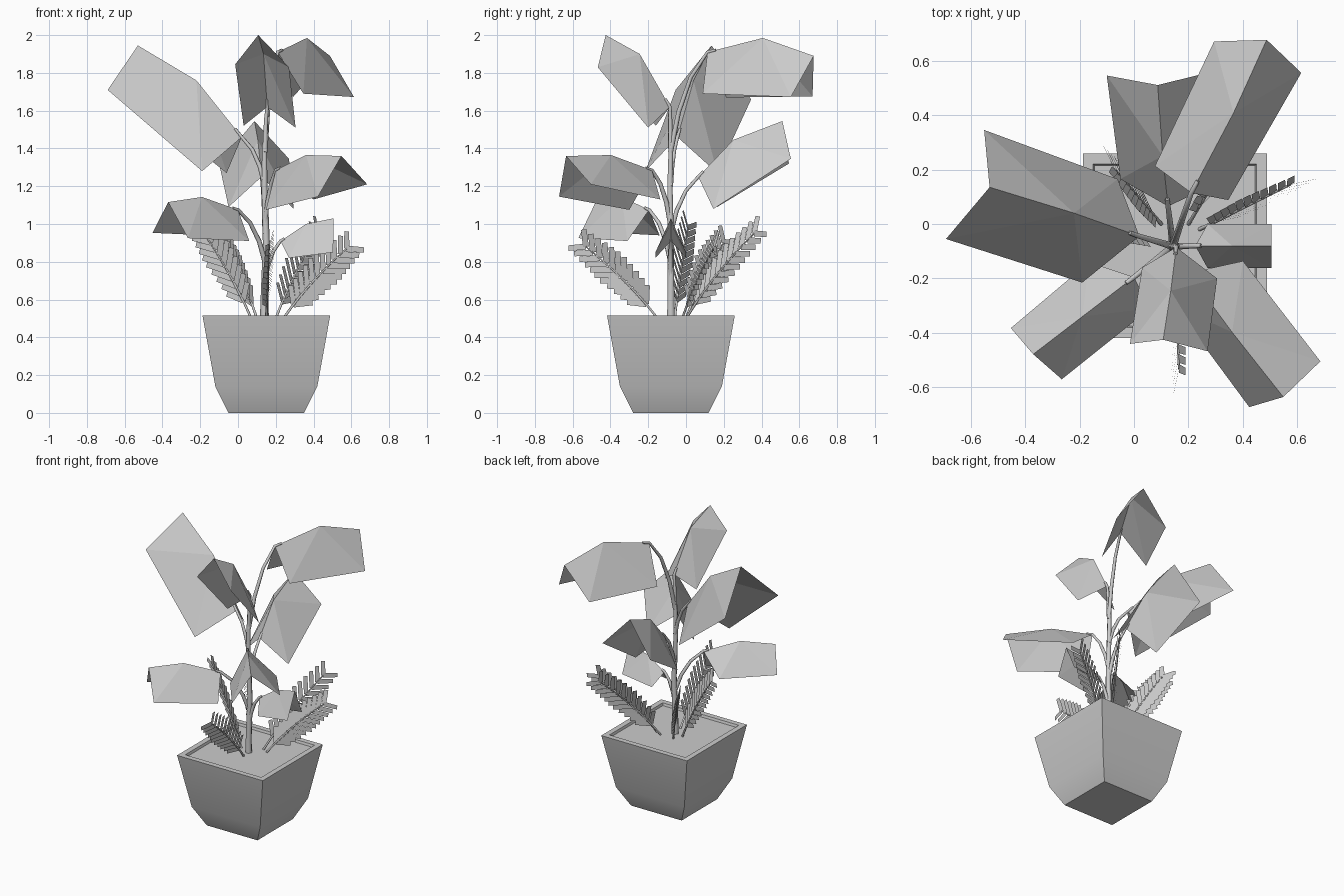
import bpy, bmesh
from mathutils import Vector as V

if "Cube" in bpy.data.objects:
    bpy.data.objects.remove(bpy.data.objects["Cube"])

CX, CY = 0.15, -0.08


def mesh_object(name, verts, faces):
    me = bpy.data.meshes.new(name)
    me.from_pydata([tuple(v) for v in verts], [], faces)
    ob = bpy.data.objects.new(name, me)
    bpy.context.collection.objects.link(ob)
    return ob


def tube(name, paths, radius):
    # every path is a list of points; radius tapers slightly to the end
    cu = bpy.data.curves.new(name, 'CURVE')
    cu.dimensions = '3D'
    cu.bevel_depth = radius
    cu.bevel_resolution = 1
    cu.use_fill_caps = True
    for pts in paths:
        sp = cu.splines.new('POLY')
        sp.points.add(len(pts) - 1)
        for i, p in enumerate(pts):
            sp.points[i].co = (*p, 1)
            sp.points[i].radius = 1 - 0.45 * i / (len(pts) - 1)
    ob = bpy.data.objects.new(name, cu)
    bpy.context.collection.objects.link(ob)
    return ob


# square pot with chamfered foot, rim and soil
profile = [(0.2, 0), (0.27, 0.14), (0.338, 0.515), (0.30, 0.515), (0.295, 0.498)]
verts = [(CX + sx * h, CY + sy * h, z) for h, z in profile
         for sx, sy in ((-1, -1), (1, -1), (1, 1), (-1, 1))]
faces = [(3, 2, 1, 0)]
for r in range(len(profile) - 1):
    for k in range(4):
        a, b = r * 4 + k, r * 4 + (k + 1) % 4
        faces.append((a, b, b + 4, a + 4))
pot = mesh_object("pot", verts, faces)
n = 4 * (len(profile) - 1)
soil = mesh_object("soil", verts[n:], [(0, 1, 2, 3)])
bpy.context.view_layer.objects.active = pot
pot.select_set(True)
bpy.ops.object.shade_smooth_by_angle(angle=0.5)
pot.select_set(False)

# big folded leaves: midrib base, middle, tip; then right base, tip; left base, tip
LEAVES = {
    "leaf_upper_left": [(.02, -.045, 1.46), (-.22, .04, 1.76), (-.53, .135, 1.945),
                        (-.06, .165, 1.27), (-.55, .345, 1.66), (-.19, -.215, 1.28), (-.69, -.055, 1.71)],
    "leaf_top_front": [(.155, -.085, 1.62), (.135, -.245, 1.9), (.107, -.425, 2.0),
                       (.03, -.16, 1.52), (-.015, -.44, 1.845), (.305, -.2, 1.51), (.27, -.467, 1.83)],
    "leaf_top_back": [(.21, .114, 1.91), (.365, .407, 1.985), (.487, .676, 1.89),
                      (.346, .088, 1.69), (.614, .555, 1.672), (.077, .213, 1.67), (.294, .67, 1.675)],
    "leaf_middle_back": [(.125, .065, 1.25), (.105, .25, 1.445), (.087, .51, 1.545),
                         (.295, .145, 1.08), (.27, .555, 1.345), (-.05, .165, 1.09), (-.1, .545, 1.32)],
    "leaf_middle_right": [(.2, -.18, 1.285), (.36, -.397, 1.365), (.548, -.635, 1.36),
                          (.148, -.30, 1.075), (.423, -.672, 1.145), (.40, -.136, 1.13), (.684, -.504, 1.21)],
    "leaf_lower_left": [(0, -.195, 1.075), (-.19, -.34, 1.143), (-.37, -.478, 1.116),
                        (-.165, -.14, .94), (-.452, -.382, .953), (.06, -.31, .91), (-.265, -.57, .925)],
    "leaf_lower_right": [(.225, -.08, .91), (.36, -.08, 1.0), (.505, -.08, 1.03),
                         (.27, -.162, .82), (.504, -.162, .85), (.27, 0, .82), (.504, 0, .85)],
}
for name, pts in LEAVES.items():
    mesh_object(name, pts, [(0, 3, 1), (3, 4, 1), (1, 4, 2),
                            (0, 1, 5), (5, 1, 6), (1, 2, 6)])

# main stem and one bent stalk per leaf
tube("main_stem", [[(.14, -.08, .49), (.14, -.08, .58), (.15, -.08, .9),
                    (.14, -.085, 1.2), (.14, -.08, 1.42)]], 0.024)
START = {"leaf_upper_left": 1.2, "leaf_top_front": 1.4, "leaf_top_back": 1.38,
         "leaf_middle_back": .95, "leaf_middle_right": 1.0,
         "leaf_lower_left": .8, "leaf_lower_right": .7}
stalks = []
for name, z in START.items():
    a, b = V((.143, -.082, z)), V(LEAVES[name][0])
    d = b - a
    stalks.append([a, a + V((d.x * .22, d.y * .22, d.z * .4)),
                   a + V((d.x * .55, d.y * .55, d.z * .75)), b,
                   b.lerp(V(LEAVES[name][1]), .15)])
tube("leaf_stalks", stalks, 0.014)

# fern fronds: upright fans of paired strip leaflets along a rib
FRONDS = [((.15, -.15, .5), (.165, -.53, .88)),
          ((.24, -.02, .5), (.575, .145, .87)),
          ((.20, .00, .5), (.42, .36, .95)),
          ((.10, .00, .5), (-.07, .20, .90)),
          ((.07, -.06, .5), (-.20, .01, .98))]
ribs, fv, ff = [], [], []
for a, b in FRONDS:
    a, b = V(a), V(b)
    mid = (a + b) / 2 + V((a.x - b.x, a.y - b.y, 0)) * .12

    def at(t):
        return a * (1 - t) ** 2 + mid * 2 * t * (1 - t) + b * t * t

    ribs.append([at(i / 6) for i in range(7)])
    for i in range(11):
        t = .2 + .8 * i / 10
        p, tan = at(t), (at(t + .01) - at(t - .01)).normalized()
        side = tan.cross(V((0, 0, 1))).normalized()
        up = side.cross(tan)
        length = .135 - .09 * abs(t - .55)
        for s in (1, -1):
            d = (tan + s * .95 * up - s * .35 * side).normalized()
            w = d.cross(side).normalized() * .016
            e = p + d * length
            k = len(fv)
            fv += [p - w, p + w, e + w * .9, e - w * .9]
            ff.append((k, k + 1, k + 2, k + 3))
mesh_object("fern_leaflets", fv, ff)
tube("fern_ribs", ribs, 0.007)
